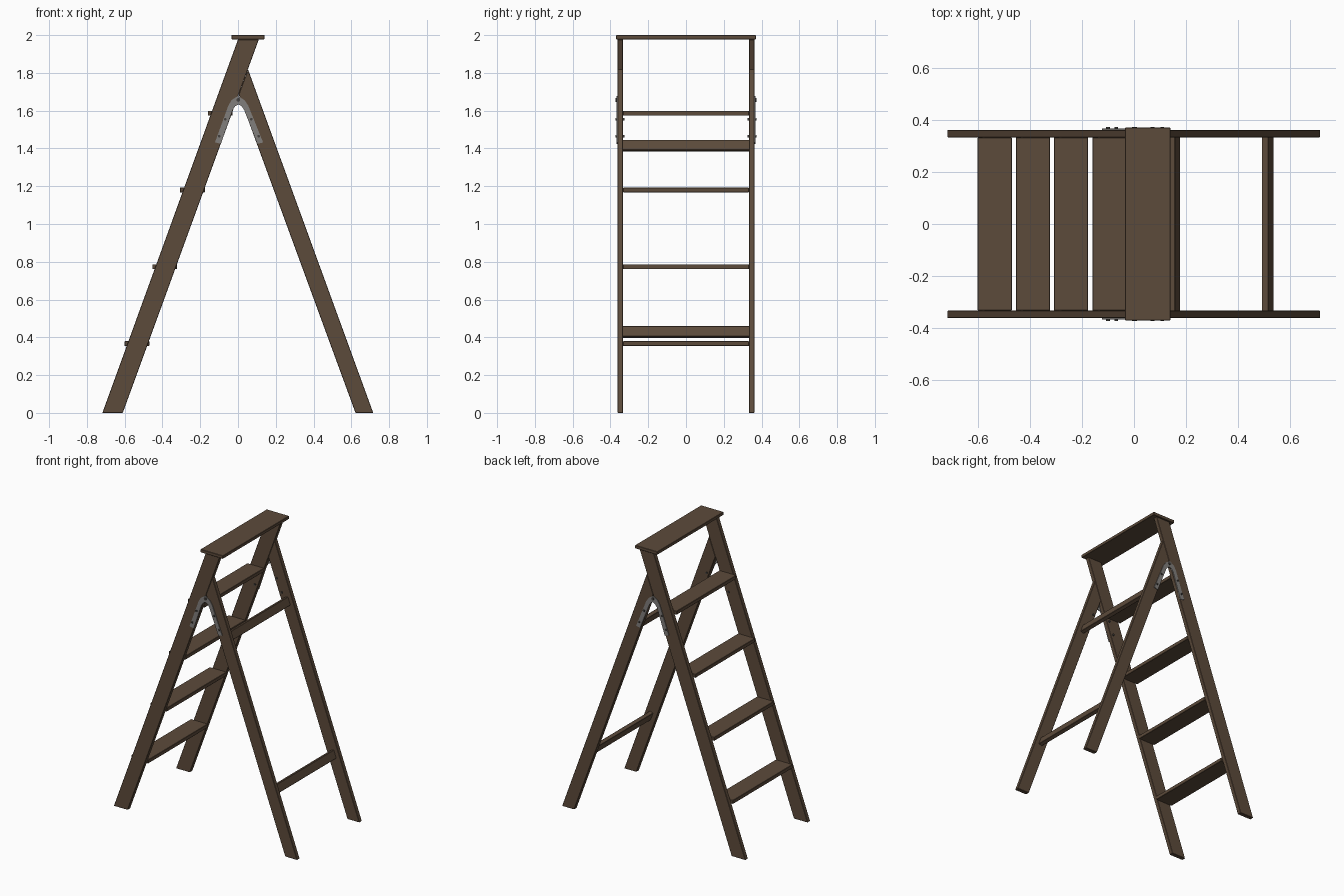
import bpy, bmesh, math
from mathutils import Matrix, Vector

if "Cube" in bpy.data.objects:
    bpy.data.objects.remove(bpy.data.objects["Cube"])


def material(name, rgb):
    m = bpy.data.materials.new(name)
    m.diffuse_color = (*rgb, 1)
    m.use_nodes = True
    m.node_tree.nodes["Principled BSDF"].inputs["Base Color"].default_value = m.diffuse_color
    return m


WOOD = material("brown wood", (0.107, 0.069, 0.043))
METAL = material("grey metal", (0.22, 0.21, 0.20))
BOLT = material("dark metal", (0.06, 0.055, 0.05))


def finish(bm, name, mat, bevel=0.0):
    bmesh.ops.recalc_face_normals(bm, faces=bm.faces)
    me = bpy.data.meshes.new(name)
    bm.to_mesh(me)
    bm.free()
    me.materials.append(mat)
    ob = bpy.data.objects.new(name, me)
    bpy.context.collection.objects.link(ob)
    if bevel:
        mod = ob.modifiers.new("soft edges", 'BEVEL')
        mod.width = bevel
        mod.segments = 1
    return ob


def plate(name, profile, y0, y1, mat, bevel=0.0):
    """Extrude an x-z outline from y0 to y1."""
    bm = bmesh.new()
    f = bm.faces.new([bm.verts.new((x, y0, z)) for x, z in profile])
    ext = bmesh.ops.extrude_face_region(bm, geom=[f])["geom"]
    bmesh.ops.translate(bm, vec=(0, y1 - y0, 0),
                        verts=[v for v in ext if isinstance(v, bmesh.types.BMVert)])
    return finish(bm, name, mat, bevel)


def box(name, centre, size, tilt=0.0, bevel=0.002):
    bm = bmesh.new()
    mtx = (Matrix.Translation(centre) @ Matrix.Rotation(tilt, 4, 'Y')
           @ Matrix.Diagonal((*size, 1)))
    bmesh.ops.create_cube(bm, size=1, matrix=mtx)
    return finish(bm, name, WOOD, bevel)


def bolt(name, x, z, y0, y1, r):
    bm = bmesh.new()
    mtx = (Matrix.Translation((x, (y0 + y1) / 2, z))
           @ Matrix.Rotation(math.pi / 2, 4, 'X'))
    bmesh.ops.create_cone(bm, cap_ends=True, segments=12, radius1=r, radius2=r,
                          depth=abs(y1 - y0), matrix=mtx)
    return finish(bm, name, BOLT)


# outlines in the x-z plane
SLOPE = 0.3646
rail = [(-0.718, 0), (-0.61, 0), (0.11, 1.977), (0.0, 1.977)]
rear = [(0.622, 0), (0.716, 0), (0.053, 1.819), (0.004, 1.686)]
bracket = [(-0.122, 1.432), (-0.052, 1.625), (-0.035, 1.655), (0.0, 1.678),
           (0.035, 1.655), (0.055, 1.625), (0.133, 1.432), (0.103, 1.424),
           (0.032, 1.605), (0.018, 1.625), (0.003, 1.633), (-0.014, 1.625),
           (-0.03, 1.603), (-0.09, 1.424)]

# both sides of the ladder
for s, side in ((-1, "front"), (1, "back")):
    plate(f"step_rail_{side}", rail, s * 0.333, s * 0.362, WOOD, 0.002)
    plate(f"rear_leg_{side}", rear, s * 0.333, s * 0.362, WOOD, 0.002)
    plate(f"hinge_bracket_{side}", bracket, s * 0.361, s * 0.367, METAL)
    for i, (x, z) in enumerate([(-0.1, 1.465), (-0.068, 1.555),
                                (0.071, 1.555), (0.109, 1.465)]):
        bolt(f"bracket_bolt_{side}_{i}", x, z, s * 0.326, s * 0.372, 0.007)
    bolt(f"hinge_pin_{side}", 0.002, 1.657, s * 0.355, s * 0.372, 0.01)

# four treads climbing with the rails
for i in range(4):
    box(f"tread_{i + 1}", (-0.535 + 0.1468 * i, 0, 0.367 + 0.4065 * i),
        (0.131, 0.666, 0.026))

# two cross bars between the rear legs
for i, z in enumerate((0.428, 1.414)):
    box(f"rear_cross_bar_{i + 1}", (0.669 - 0.364 * z, 0, z),
        (0.027, 0.67, 0.058), -math.atan(SLOPE))

# flat top board
box("top_board", (0.053, 0, 1.989), (0.175, 0.74, 0.022))
